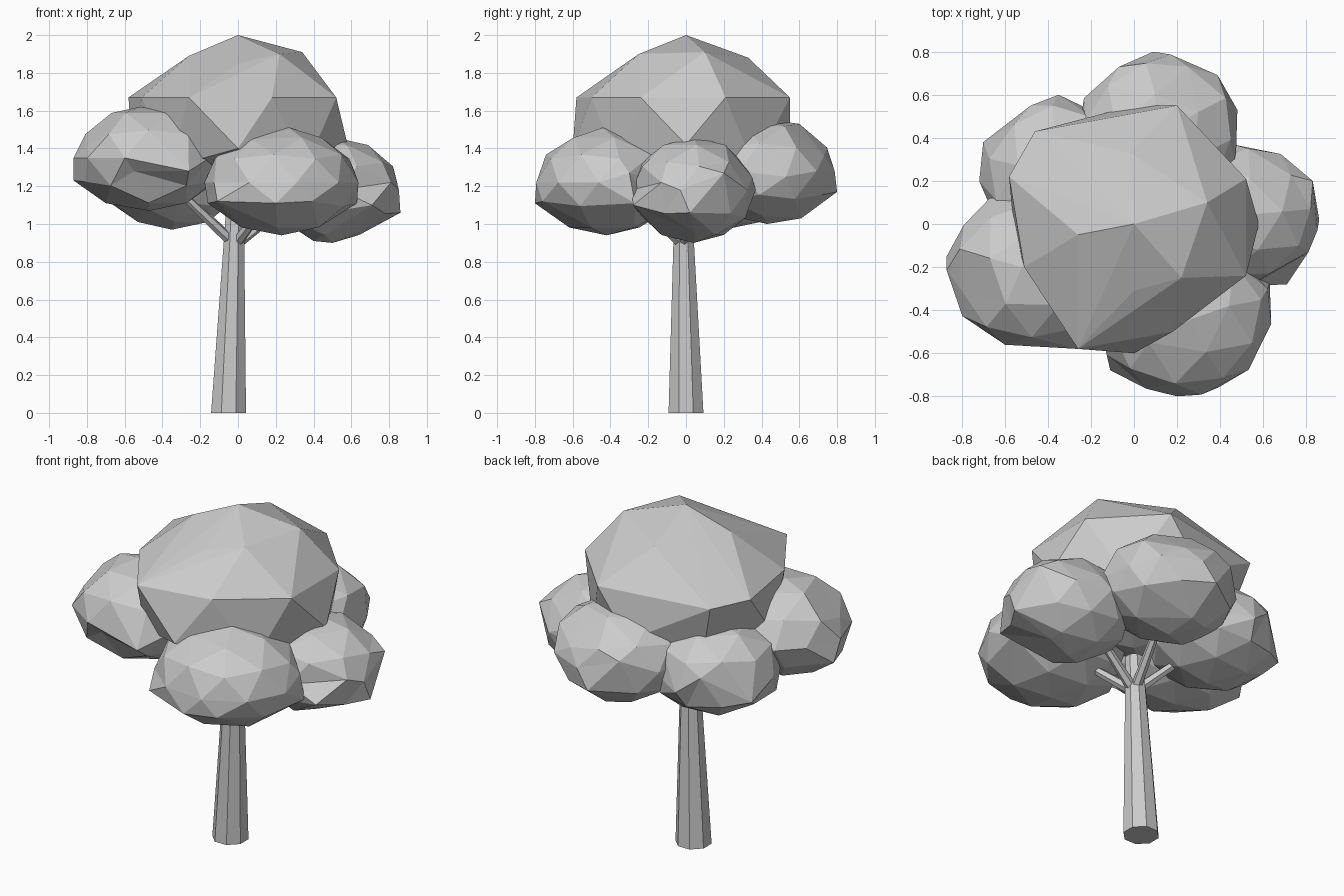
import bpy, bmesh, math
from mathutils import Vector, Matrix

cube = bpy.data.objects.get("Cube")
if cube:
    bpy.data.objects.remove(cube, do_unlink=True)

grey = bpy.data.materials.new("plain grey")
grey.use_nodes = True
grey.diffuse_color = (0.6, 0.6, 0.6, 1)
grey.node_tree.nodes["Principled BSDF"].inputs["Base Color"].default_value = (0.6, 0.6, 0.6, 1)


def finish(name, bm):
    bmesh.ops.recalc_face_normals(bm, faces=bm.faces)
    mesh = bpy.data.meshes.new(name)
    bm.to_mesh(mesh)
    bm.free()
    mesh.materials.append(grey)
    bpy.context.collection.objects.link(bpy.data.objects.new(name, mesh))


def limb(name, start, end, r1, r2, sides):
    """Tapered prism between two points, with level ends when upright."""
    a, b = Vector(start), Vector(end)
    axis = b - a
    tilt = axis.to_track_quat('Z', 'Y') if axis.z < 0.9 * axis.length else Matrix.Identity(3).to_quaternion()
    bm = bmesh.new()
    rings = []
    for centre, r in ((a, r1), (b, r2)):
        turns = [math.tau * (i + 0.5) / sides for i in range(sides)]
        rings.append([bm.verts.new(centre + tilt @ Vector((r * math.cos(t), r * math.sin(t), 0))) for t in turns])
        bm.faces.new(rings[-1])
    for i in range(sides):
        j = (i + 1) % sides
        bm.faces.new((rings[0][i], rings[0][j], rings[1][j], rings[1][i]))
    finish(name, bm)


def clump(name, centre, radii, turn, corners):
    """Faceted ellipsoid whose nearest vertices are pulled out to the corners."""
    bm = bmesh.new()
    m = Matrix.Translation(centre) @ Matrix.Diagonal((*radii, 1)) @ Matrix.Rotation(turn, 4, 'Z')
    bmesh.ops.create_icosphere(bm, subdivisions=2, radius=1, matrix=m)
    free = set(bm.verts)
    for corner in map(Vector, corners):
        v = min(free, key=lambda w: (w.co - corner).length)
        v.co = corner
        free.remove(v)
    finish(name, bm)


# Trunk and the branches that fork from it
limb("trunk", (-0.05, 0, 0), (-0.015, -0.015, 1.1), 0.1, 0.05, 8)
for side, tip in (("front", (0.16, -0.26, 1.12)), ("left", (0.28, 0.03, 1.12)),
                  ("right", (-0.3, -0.14, 1.16)), ("back", (0.07, 0.28, 1.12)),
                  ("back_right", (-0.22, 0.17, 1.1))):
    limb(side + "_branch", (-0.015, -0.015, 0.89), tip, 0.03, 0.022, 6)

# Lower leaf clumps
clump("front_leaves", (0.23, -0.42, 1.22), (0.41, 0.38, 0.28), 0.2,
      [(-0.16, -0.4, 1.11), (-0.11, -0.68, 1.12), (0.2, -0.8, 1.11), (0.39, -0.76, 1.12),
       (0.63, -0.27, 1.11), (0.62, -0.3, 1.27), (0.27, -0.44, 1.51), (0.07, -0.55, 1.45)])
clump("left_leaves", (0.5, 0.04, 1.18), (0.36, 0.33, 0.28), 0.1,
      [(0.86, 0.02, 1.06), (0.83, 0.2, 1.27), (0.81, -0.13, 1.22), (0.71, -0.28, 1.1),
       (0.53, 0.35, 1.25), (0.63, 0.05, 0.95), (0.4, 0, 0.91)])
clump("right_leaves", (-0.47, -0.22, 1.35), (0.4, 0.36, 0.28), 0.3,
      [(-0.87, -0.15, 1.23), (-0.8, -0.31, 1.42), (-0.55, -0.5, 1.28), (-0.26, -0.58, 1.28),
       (-0.52, -0.2, 1.62), (-0.7, -0.2, 1.11), (-0.67, 0.12, 1.35)])
clump("back_leaves", (0.12, 0.43, 1.28), (0.39, 0.36, 0.28), 0.5,
      [(0.09, 0.8, 1.17), (0.25, 0.73, 1.36), (-0.07, 0.73, 1.36), (0.48, 0.53, 1.25),
       (0.1, 0.4, 1.56), (0.1, 0.6, 1.53), (0.1, 0.61, 1.03)])
clump("back_right_leaves", (-0.35, 0.23, 1.24), (0.37, 0.36, 0.27), 0.4,
      [(-0.7, 0.38, 1.15), (-0.48, 0.55, 1.3), (-0.35, 0.6, 1.2), (-0.68, 0.12, 1.12),
       (-0.35, 0.2, 0.97)])

# Large crown, wrapped around its corner points
crown = [(0, 0, 2), (0.34, 0.1, 1.91), (0.22, -0.25, 1.9), (-0.02, 0.33, 1.88),
         (-0.26, -0.05, 1.89), (0, -0.31, 1.85),
         (-0.58, 0.22, 1.67), (-0.46, 0.43, 1.66), (0.2, 0.55, 1.67), (0.52, 0.21, 1.67),
         (0.52, -0.24, 1.67), (0.18, -0.5, 1.67), (-0.26, -0.58, 1.67), (-0.51, -0.2, 1.67),
         (0, -0.6, 1.4), (0.58, 0, 1.42), (0, 0.55, 1.4), (-0.56, 0, 1.4), (0, 0, 1.15)]
crown += [(x, y, 1.3) for x in (-0.36, 0.36) for y in (-0.36, 0.36)]
bm = bmesh.new()
for p in crown:
    bm.verts.new(p)
hull = bmesh.ops.convex_hull(bm, input=bm.verts)
bmesh.ops.delete(bm, geom=[v for v in bm.verts if not v.link_faces], context='VERTS')
finish("crown_leaves", bm)
